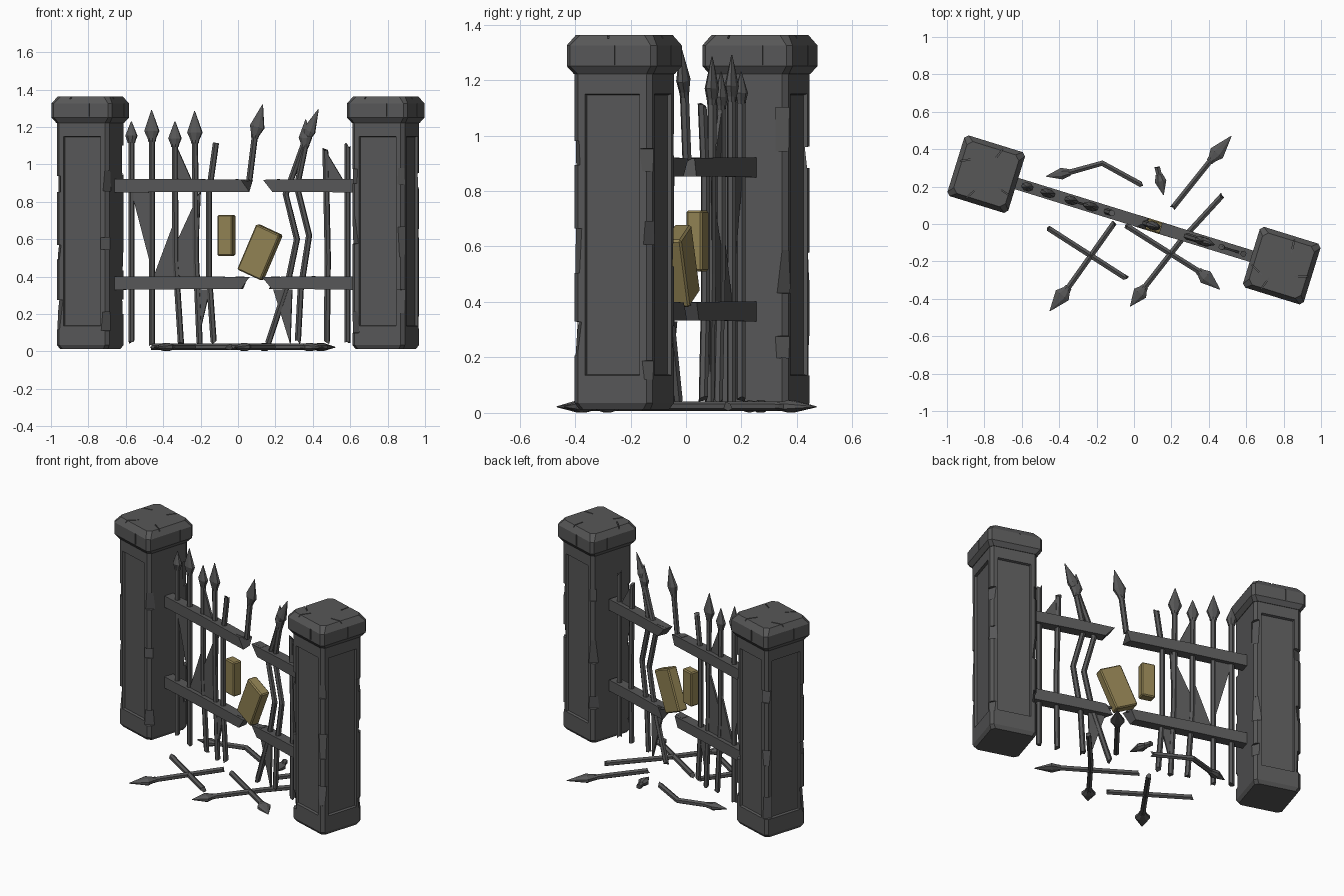
import bpy, bmesh, math, random
from mathutils import Matrix, Vector

random.seed(4)
if "Cube" in bpy.data.objects:
    bpy.data.objects.remove(bpy.data.objects["Cube"])

ANGLE = math.radians(-17.2)
COS = math.cos(ANGLE)
# The gate runs along its own x axis, turned away from the front
GATE = Matrix.Translation((0, 0.022, 0)) @ Matrix.Rotation(ANGLE, 4, 'Z')
UP, DEPTH = Vector((0, 0, 1)), Vector((0, 1, 0))


def material(name, rgb):
    m = bpy.data.materials.new(name)
    m.use_nodes = True
    m.diffuse_color = (*rgb, 1)
    m.node_tree.nodes["Principled BSDF"].inputs["Base Color"].default_value = (*rgb, 1)
    return m


STONE = material("dark_grey", (0.095, 0.095, 0.096))
GOLD = material("dull_gold", (0.28, 0.22, 0.085))


def finish(name, bm, mat=STONE, frame=GATE):
    bmesh.ops.recalc_face_normals(bm, faces=bm.faces)
    mesh = bpy.data.meshes.new(name)
    bm.to_mesh(mesh)
    bm.free()
    mesh.materials.append(mat)
    obj = bpy.data.objects.new(name, mesh)
    bpy.context.collection.objects.link(obj)
    obj.matrix_world = frame
    return obj


def loft(bm, rings):
    """Skin closed rings of points and cap both ends."""
    rows = [[bm.verts.new(p) for p in ring] for ring in rings]
    for a, b in zip(rows, rows[1:]):
        for i in range(len(a)):
            j = (i + 1) % len(a)
            bm.faces.new((a[i], a[j], b[j], b[i]))
    bm.faces.new(rows[0][::-1])
    bm.faces.new(rows[-1])


def sweep(bm, path, widths, depths, flat, sides=6, jag=(0, 0)):
    """Sweep a polygon along a path; jag roughens the start and end."""
    rings = []
    for i, p in enumerate(path):
        t = (path[min(i + 1, len(path) - 1)] - path[max(i - 1, 0)]).normalized()
        side = t.cross(flat).normalized()
        nrm = side.cross(t)
        rough = jag[0] if i == 0 else jag[1] if i == len(path) - 1 else 0
        ring = []
        for k in range(sides):
            a = math.tau * (k + 0.5) / sides
            ring.append(p + side * widths[i] * math.cos(a) + nrm * depths[i] * math.sin(a)
                        + t * random.uniform(-rough, rough))
        rings.append(ring)
    loft(bm, rings)


def gate_point(x, z, v=0):
    return Vector((x / COS, v, z))


def bar(name, path, tip=None, flat=DEPTH, frame=GATE, r=0.017, head=0.042):
    """Iron bar, with a flattened spear head if a tip is given."""
    bm = bmesh.new()
    sweep(bm, path, [r] * len(path), [r] * len(path), flat, jag=(0.012, 0 if tip else 0.02))
    if tip:
        base = path[-1]
        stops = [base.lerp(tip, f) for f in (-0.06, 0.06, 0.3, 1)]
        sweep(bm, stops, [0.02, 0.024, head, 0.002], [0.016, 0.018, 0.024, 0.002],
              flat, sides=8)
    return finish(name, bm, frame=frame)


def square(cx, z, h, c):
    """Square ring with cut corners."""
    pts = [(h, -h + c), (h, h - c), (h - c, h), (-h + c, h),
           (-h, h - c), (-h, -h + c), (-h + c, -h), (h - c, -h)]
    return [Vector((cx + x, y, z)) for x, y in pts]


def carve(obj, cutter_bm):
    """Cut the chips out of an object and drop the cutter."""
    cutter = finish("chip_cutter", cutter_bm)
    cutter.hide_render = True
    mod = obj.modifiers.new("chips", 'BOOLEAN')
    mod.operation, mod.solver, mod.object = 'DIFFERENCE', 'EXACT', cutter
    bpy.context.view_layer.update()
    dg = bpy.context.evaluated_depsgraph_get()
    mesh = bpy.data.meshes.new_from_object(obj.evaluated_get(dg))
    obj.modifiers.clear()
    obj.data = mesh
    bpy.data.objects.remove(cutter)


def box_cut(bm, at, turn, tilt, size):
    m = (Matrix.Translation(at) @ Matrix.Rotation(turn, 4, 'Z')
         @ Matrix.Rotation(tilt, 4, 'Y') @ Matrix.Diagonal((*size, 1)))
    bmesh.ops.create_cube(bm, size=1, matrix=m)


def pillar(label, s):
    cx = s * 0.79 / COS
    # Body with sunken panels on the front, back and outer faces
    bm = bmesh.new()
    loft(bm, [square(cx, 0.013, 0.134, 0.02), square(cx, 0.035, 0.147, 0.018),
              square(cx, 1.235, 0.147, 0.018)])
    bmesh.ops.recalc_face_normals(bm, faces=bm.faces)
    panels = [f for f in bm.faces if f.calc_area() > 0.15
              and (abs(f.normal.y) > 0.9 or f.normal.x * s > 0.9)]
    bmesh.ops.inset_individual(bm, faces=panels, thickness=0.036)
    for f in panels:
        for v in f.verts:
            v.co.z = 1.15 if v.co.z > 0.6 else 0.135
    bmesh.ops.inset_individual(bm, faces=panels, thickness=0.006)
    for f in panels:
        n = f.normal.copy()
        for v in f.verts:
            v.co -= n * 0.014
    body = finish(label + "_pillar_body", bm)
    chips = bmesh.new()
    for k in range(4):
        a = math.radians(45 + 90 * k)
        for z in (0.22, 0.58, 0.95):
            r = 0.194 + 0.03 - random.uniform(0.004, 0.012)
            at = (cx + r * math.cos(a), r * math.sin(a), z + random.uniform(-0.08, 0.08))
            box_cut(chips, at, a + random.uniform(-0.3, 0.3), random.uniform(-0.12, 0.12),
                    (0.06, 0.08, random.uniform(0.06, 0.16)))
    carve(body, chips)

    # Cap stone with sloped edges, chips and cracks
    bm = bmesh.new()
    loft(bm, [square(cx, 1.222, 0.15, 0.02), square(cx, 1.25, 0.17, 0.018),
              square(cx, 1.325, 0.17, 0.018), square(cx, 1.363, 0.145, 0.025)])
    cap = finish(label + "_pillar_cap", bm)
    cuts = bmesh.new()
    for k in range(4):
        a = math.radians(90 * k)
        off = random.uniform(-0.07, 0.07)
        at = Vector((cx, 0, 1.362)) + Matrix.Rotation(a, 3, 'Z') @ Vector((0.13, off, 0))
        box_cut(cuts, at, a + random.uniform(-0.6, 0.6), 0.1, (0.1, 0.006, 0.02))
        at = Vector((cx, 0, 1.29)) + Matrix.Rotation(a, 3, 'Z') @ Vector((0.172, -off, 0))
        box_cut(cuts, at, a, 0, (0.014, 0.007, 0.07))
    carve(cap, cuts)


pillar("left", 1)
pillar("right", -1)

# Four snapped rails with splintered inner ends
for level, z in (("lower", 0.365), ("upper", 0.885)):
    for label, x0, x1 in (("right", -0.66, 0.045), ("left", 0.64, 0.165)):
        bm = bmesh.new()
        path = [gate_point(x0, z), gate_point((x0 + x1) / 2, z + 0.002), gate_point(x1, z)]
        sweep(bm, path, [0.051, 0.049, 0.046], [0.045] * 3, DEPTH, sides=4, jag=(0, 0.035))
        # Splinter left standing on the broken end
        d = 1 if x1 > x0 else -1
        sweep(bm, [gate_point(x1 - 0.05 * d, z + 0.02), gate_point(x1 + 0.015 * d, z + 0.03)],
              [0.022, 0.004], [0.03, 0.012], DEPTH, sides=4)
        finish(f"{label}_{level}_rail", bm)

# Upright bars: path as (x, z) pairs, then the spear tip
uprights = [
    ([(-0.57, 0.05), (-0.57, 1.12)], (-0.57, 1.23), 0.034),
    ([(-0.46, 0.03), (-0.46, 1.13)], (-0.462, 1.29), 0.043),
    ([(-0.305, 0.04), (-0.335, 0.5), (-0.337, 1.10)], (-0.337, 1.23), 0.038),
    ([(-0.205, 0.04), (-0.225, 0.5), (-0.23, 1.12)], (-0.232, 1.285), 0.044),
    ([(-0.13, 0.05), (-0.155, 0.4), (-0.155, 0.85), (-0.12, 1.1)], None, 0),
    ([(0.06, 0.91), (0.09, 1.15)], (0.132, 1.32), 0.042),
    ([(0.16, 0.04), (0.265, 0.36), (0.315, 0.6), (0.255, 0.84), (0.36, 1.13)],
     (0.43, 1.295), 0.036),
    ([(0.32, 0.05), (0.335, 0.33), (0.38, 0.62), (0.315, 0.88), (0.36, 1.1)],
     (0.362, 1.24), 0.038),
    ([(0.475, 0.05), (0.48, 0.5), (0.468, 1.07)], None, 0),
    ([(0.585, 0.05), (0.585, 1.1)], None, 0),
]
for i, (path, tip, head) in enumerate(uprights):
    bar(f"upright_bar_{i + 1}", [gate_point(*p) for p in path],
        gate_point(*tip) if tip else None, head=head)

# Thin torn plates stretched between the bars
plates = [
    [(-0.57, 0.86), (-0.45, 0.86), (-0.45, 0.4)],
    [(-0.45, 0.4), (-0.33, 0.4), (-0.33, 0.72)],
    [(-0.32, 0.4), (-0.22, 0.4), (-0.2, 0.86), (-0.32, 0.6)],
    [(-0.33, 1.1), (-0.32, 0.92), (-0.25, 0.92)],
    [(-0.23, 0.33), (-0.15, 0.33), (-0.2, 0.12)],
    [(0.19, 0.33), (0.29, 0.33), (0.28, 0.04)],
    [(0.47, 1.07), (0.47, 0.92), (0.56, 0.92)],
]
for i, outline in enumerate(plates):
    bm = bmesh.new()
    loft(bm, [[gate_point(x, z, v) for x, z in outline] for v in (-0.006, 0.006)])
    finish(f"torn_plate_{i + 1}", bm)

# Loose gold blocks hanging in the gap
for name, x, z, tilt, size in (("upright_block", -0.062, 0.62, 0, (0.085, 0.06, 0.22)),
                               ("tilted_block", 0.118, 0.53, 24, (0.145, 0.065, 0.265))):
    bm = bmesh.new()
    bmesh.ops.create_cube(bm, size=1, matrix=Matrix.Translation(gate_point(x, z))
                          @ Matrix.Rotation(math.radians(tilt), 4, 'Y')
                          @ Matrix.Diagonal((*size, 1)))
    bmesh.ops.bevel(bm, geom=bm.edges[:], offset=0.007, segments=1, affect='EDGES')
    finish(name, bm, GOLD)

# Fallen spears lying on the ground: path as (x, y) pairs, then the tip
fallen = [
    ([(0.04, 0.21), (-0.17, 0.325), (-0.35, 0.275)], (-0.47, 0.255), 0.034),
    ([(0.21, 0.09), (0.41, 0.34)], (0.52, 0.47), 0.045),
    ([(0.125, 0.3), (0.135, 0.26)], (0.158, 0.155), 0.034),
    ([(0.47, 0.15), (0.25, -0.09), (0.055, -0.34)], (-0.02, -0.44), 0.043),
    ([(-0.04, -0.01), (0.15, -0.13), (0.35, -0.255)], (0.46, -0.35), 0.043),
    ([(-0.11, 0.0), (-0.355, -0.345)], (-0.45, -0.465), 0.047),
    ([(-0.455, -0.025), (-0.05, -0.285)], None, 0),
]
for i, (path, tip, head) in enumerate(fallen):
    bar(f"fallen_spear_{i + 1}", [Vector((*p, 0.024)) for p in path],
        Vector((*tip, 0.022)) if tip else None, flat=UP,
        frame=Matrix.Identity(4), head=head)
